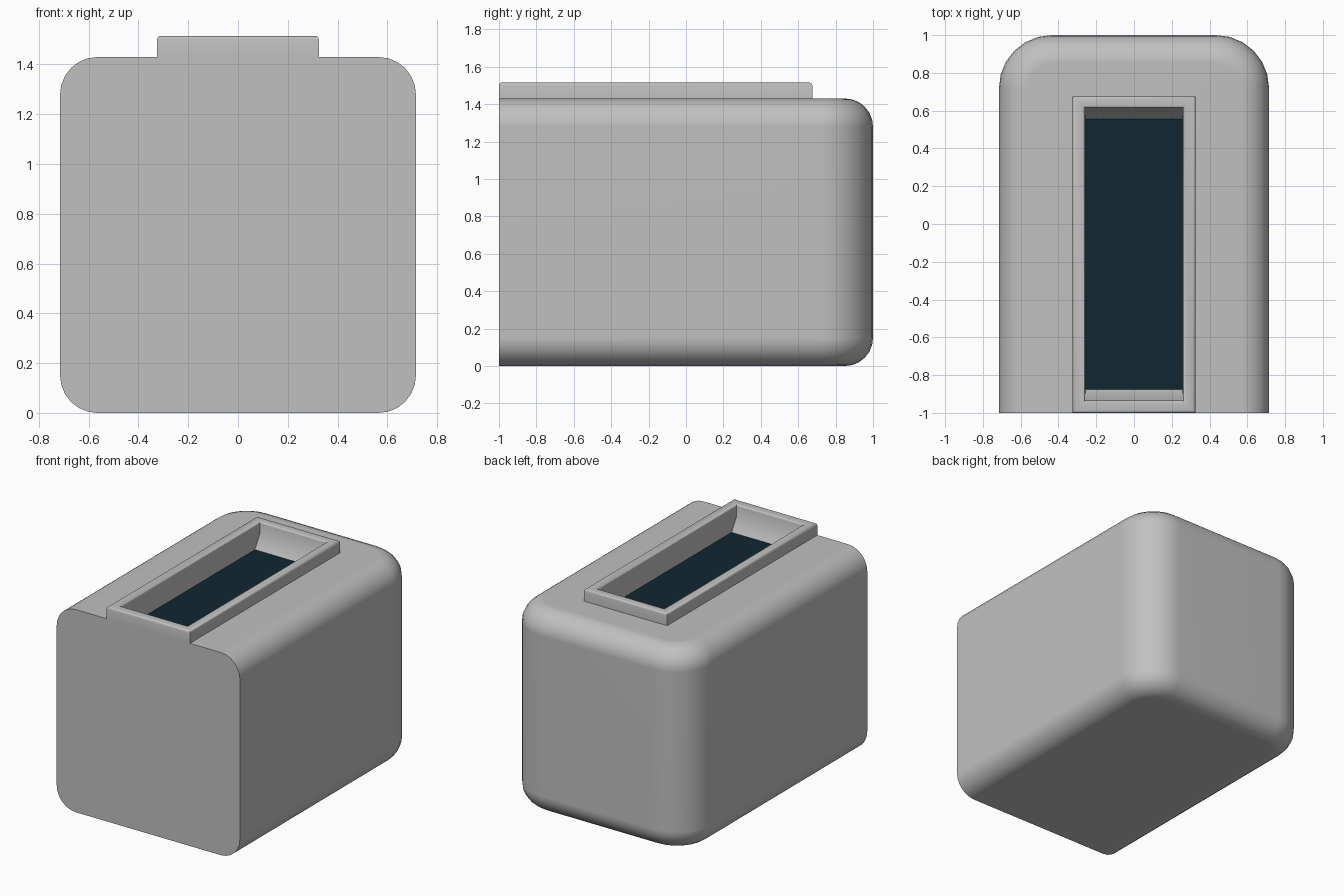
import bpy
import bmesh
import math

cube = bpy.data.objects.get("Cube")
if cube:
    bpy.data.objects.remove(cube, do_unlink=True)


def material(name, rgb):
    m = bpy.data.materials.new(name)
    m.use_nodes = True
    m.diffuse_color = (*rgb, 1)
    m.node_tree.nodes["Principled BSDF"].inputs["Base Color"].default_value = (*rgb, 1)
    return m


def finish(name, bm, mat):
    bmesh.ops.recalc_face_normals(bm, faces=bm.faces)
    mesh = bpy.data.meshes.new(name)
    bm.to_mesh(mesh)
    bm.free()
    mesh.materials.append(mat)
    ob = bpy.data.objects.new(name, mesh)
    bpy.context.collection.objects.link(ob)
    return ob


def activate(ob):
    bpy.ops.object.select_all(action="DESELECT")
    ob.select_set(True)
    bpy.context.view_layer.objects.active = ob


def box(x, y0, y1, z0, z1):
    bm = bmesh.new()
    bmesh.ops.create_cube(bm, size=1)
    for v in bm.verts:
        v.co = (v.co.x * 2 * x, y0 + (v.co.y + 0.5) * (y1 - y0),
                z0 + (v.co.z + 0.5) * (z1 - z0))
    return bm


def bevel(bm, edges, width, segments):
    bmesh.ops.bevel(bm, geom=edges, offset=width, segments=segments,
                    profile=0.5, affect="EDGES")


def rectangle(bm, x, y0, y1, z):
    return [bm.verts.new(p) for p in
            ((-x, y0, z), (x, y0, z), (x, y1, z), (-x, y1, z))]


grey = material("light grey", (0.53, 0.53, 0.53))
navy = material("dark navy", (0.005, 0.019, 0.03))

HX, TOP, RIM, FLOOR = 0.715, 1.43, 1.515, 1.34
SX, S0, S1 = 0.26, -0.935, 0.615   # opening half width, front and back

# Body: wide rounding on the back corners, then a tighter one along the
# top, bottom and their returns; the front stays a crisp flat face
bm = box(HX, -1, 1, 0, TOP)
bevel(bm, [e for e in bm.edges if all(v.co.y > 0.99 for v in e.verts)
           and abs(e.verts[0].co.x - e.verts[1].co.x) < 0.01], 0.28, 6)
loop = []
for e in bm.edges:
    a, b = (v.co for v in e.verts)
    if abs(a.z - b.z) < 0.01 and max(a.y, b.y) > -0.99:
        loop.append(e)
bevel(bm, loop, 0.15, 6)
body = finish("body", bm, grey)

# Recess cut into the top of the body
cutter = finish("recess_cutter", box(SX + 0.004, S0 - 0.004, S1 + 0.004,
                                     FLOOR - 0.01, RIM + 0.1), grey)
cutter.hide_render = True
mod = body.modifiers.new("recess", "BOOLEAN")
mod.operation = "DIFFERENCE"
mod.solver = "EXACT"
mod.object = cutter
activate(body)
bpy.ops.object.modifier_apply(modifier=mod.name)
bpy.data.objects.remove(cutter, do_unlink=True)
bpy.ops.object.shade_smooth_by_angle(angle=math.radians(35))
body.modifiers.new("weighted_normals", "WEIGHTED_NORMAL").keep_sharp = True

# Raised rim with straight inner walls running down to sloped recess ends
bm = bmesh.new()
rings = [rectangle(bm, 0.325, -1, 0.675, TOP),
         rectangle(bm, 0.325, -1, 0.675, RIM),
         rectangle(bm, SX, S0, S1, RIM),
         rectangle(bm, SX, S0, S1, TOP),
         rectangle(bm, SX - 0.003, S0 + 0.06, S1 - 0.06, FLOOR)]
for lower, upper in zip(rings, rings[1:]):
    for i in range(4):
        j = (i + 1) % 4
        bm.faces.new((lower[i], lower[j], upper[j], upper[i]))
bevel(bm, [e for e in bm.edges if all(v.co.z > RIM - 0.001 for v in e.verts)
           and len({v.co.x for v in e.verts} | {v.co.y for v in e.verts}) == 3],
      0.014, 3)
# Normals of the open shell face away from the solid rim
rim = finish("rim", bm, grey)
activate(rim)
bpy.ops.object.shade_smooth_by_angle(angle=math.radians(35))

# Dark panel at the bottom of the recess
finish("recess_panel", box(SX - 0.002, S0 + 0.058, S1 - 0.058,
                           FLOOR - 0.006, FLOOR + 0.001), navy)
